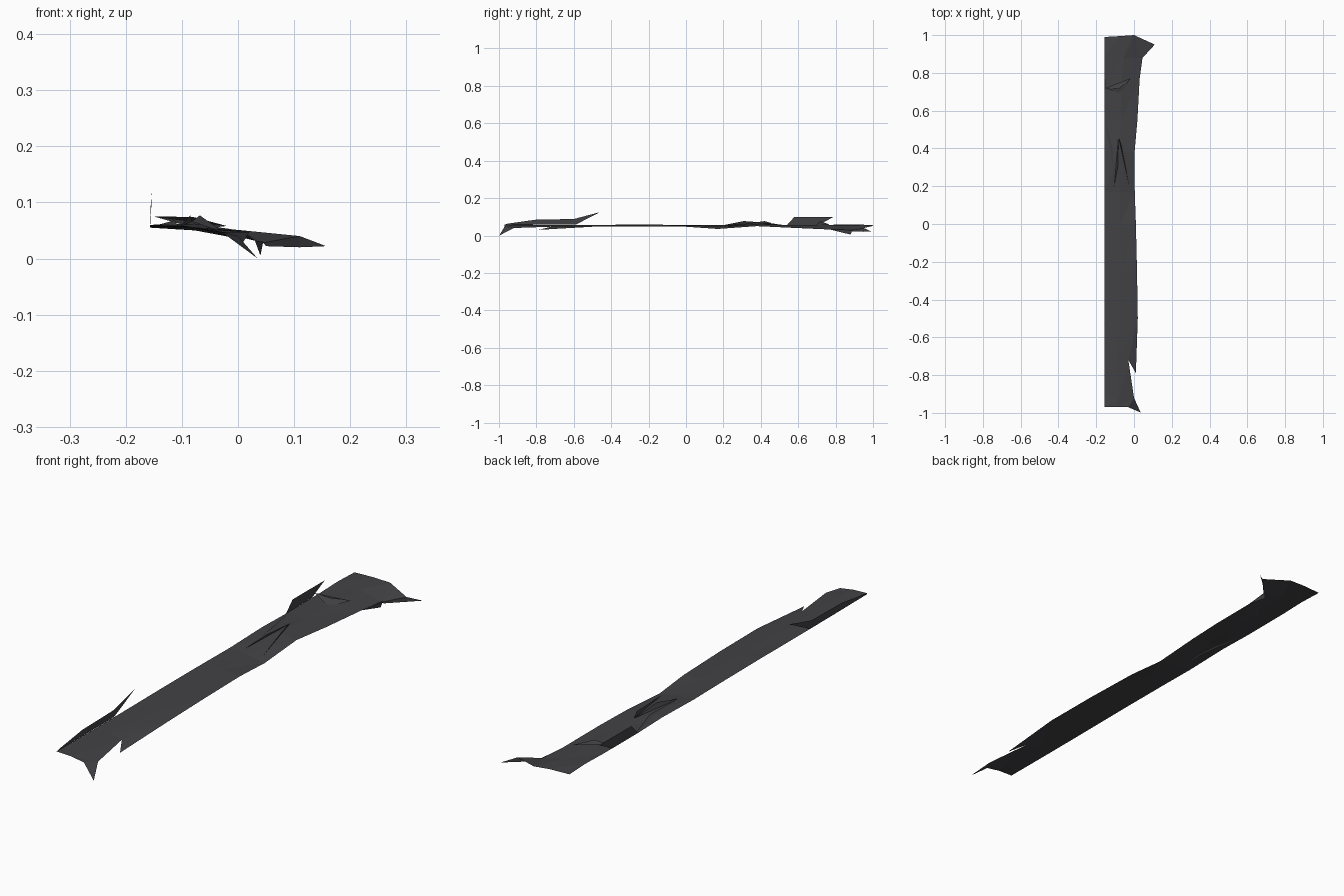
import bpy, bmesh

# One dark cloth colour
cloth = bpy.data.materials.new("charcoal cloth")
cloth.diffuse_color = (0.055, 0.053, 0.059, 1)


def make(name, verts, faces):
    me = bpy.data.meshes.new(name)
    me.from_pydata(verts, [], faces)
    me.materials.append(cloth)
    bm = bmesh.new()
    bm.from_mesh(me)
    # face the sheet upward where it lies flat
    for f in bm.faces:
        f.normal_update()
        if f.normal.z < 0:
            f.normal_flip()
    bm.to_mesh(me)
    bm.free()
    ob = bpy.data.objects.new(name, me)
    bpy.context.collection.objects.link(ob)
    return ob


def flap(name, *pts):
    n = len(pts)
    return make(name, list(pts), [(0, i, i + 1) for i in range(1, n - 1)])


# Main strip: y, right edge x, then heights at left, middle and right
L = -0.157
rows = [
    (-0.97, -0.03, 0.060, 0.058, 0.048),
    (-0.92, 0.00, 0.058, 0.056, 0.040),
    (-0.72, -0.03, 0.057, 0.055, 0.047),
    (-0.50, 0.02, 0.057, 0.055, 0.047),
    (-0.25, 0.016, 0.058, 0.055, 0.049),
    (0.00, 0.01, 0.057, 0.054, 0.047),
    (0.17, 0.004, 0.055, 0.050, 0.035),
    (0.38, 0.003, 0.060, 0.062, 0.050),
    (0.55, 0.018, 0.056, 0.055, 0.042),
    (0.77, 0.030, 0.057, 0.055, 0.032),
    (0.88, 0.045, 0.060, 0.053, 0.028),
]
verts, faces = [], []
for y, r, zl, zm, zr in rows:
    verts += [(L, y, zl), ((L + r) / 2, y, zm), (r, y, zr)]
# flared back end
verts += [(L, 0.99, 0.056), (-0.07, 0.995, 0.056), (0.0, 1.0, 0.051), (0.11, 0.95, 0.04)]
for i in range(len(rows) - 1):
    a = 3 * i
    for j in (a, a + 1):
        faces += [(j, j + 1, j + 4), (j, j + 4, j + 3)]
b = 3 * (len(rows) - 1)
faces += [(b, b + 1, b + 4), (b, b + 4, b + 3), (b + 1, b + 5, b + 4),
          (b + 1, b + 2, b + 5), (b + 2, b + 6, b + 5)]
make("cloth_strip", verts, faces)

# Torn tips along the right edge and front corner
flap("right_torn_tip", (-0.03, -0.72, 0.047), (0.01, -0.79, 0.03), (0.02, -0.5, 0.047))
flap("front_torn_corner", (-0.03, -0.97, 0.048), (0.035, -0.998, 0.0), (0.0, -0.92, 0.04))

# Upturned left edge pieces
flap("front_left_upturn", (L, -0.59, 0.058), (L, -0.97, 0.058), (-0.156, -0.95, 0.064),
     (-0.156, -0.8, 0.085), (-0.156, -0.6, 0.088), (-0.153, -0.46, 0.125))
flap("back_left_upturn", (L, 0.54, 0.056), (-0.155, 0.58, 0.1), (-0.154, 0.79, 0.1), (L, 0.71, 0.057))

# Frayed slivers hanging from the back right end
flap("back_right_sliver", (0.11, 0.95, 0.04), (0.157, 0.99, 0.022), (0.11, 0.95, 0.02))
flap("back_right_hem", (0.045, 0.88, 0.028), (0.11, 0.95, 0.04), (0.11, 0.95, 0.02), (0.05, 0.885, 0.022))
flap("back_right_hanging_tip", (0.03, 0.77, 0.032), (0.04, 0.88, 0.005), (0.045, 0.89, 0.03))

# Raised wrinkles in the torn middle
wrinkles = [
    [(-0.15, 0.54, 0.058), (-0.105, 0.20, 0.055), (-0.113, 0.40, 0.068)],
    [(-0.105, 0.20, 0.055), (-0.082, 0.46, 0.066), (-0.085, 0.31, 0.077)],
    [(-0.082, 0.46, 0.066), (-0.025, 0.20, 0.046), (-0.068, 0.42, 0.077)],
    [(-0.15, 0.72, 0.075), (-0.07, 0.69, 0.052), (-0.02, 0.77, 0.058), (-0.08, 0.715, 0.074)],
]
for i, w in enumerate(wrinkles):
    flap("wrinkle_%d" % (i + 1), *w)
